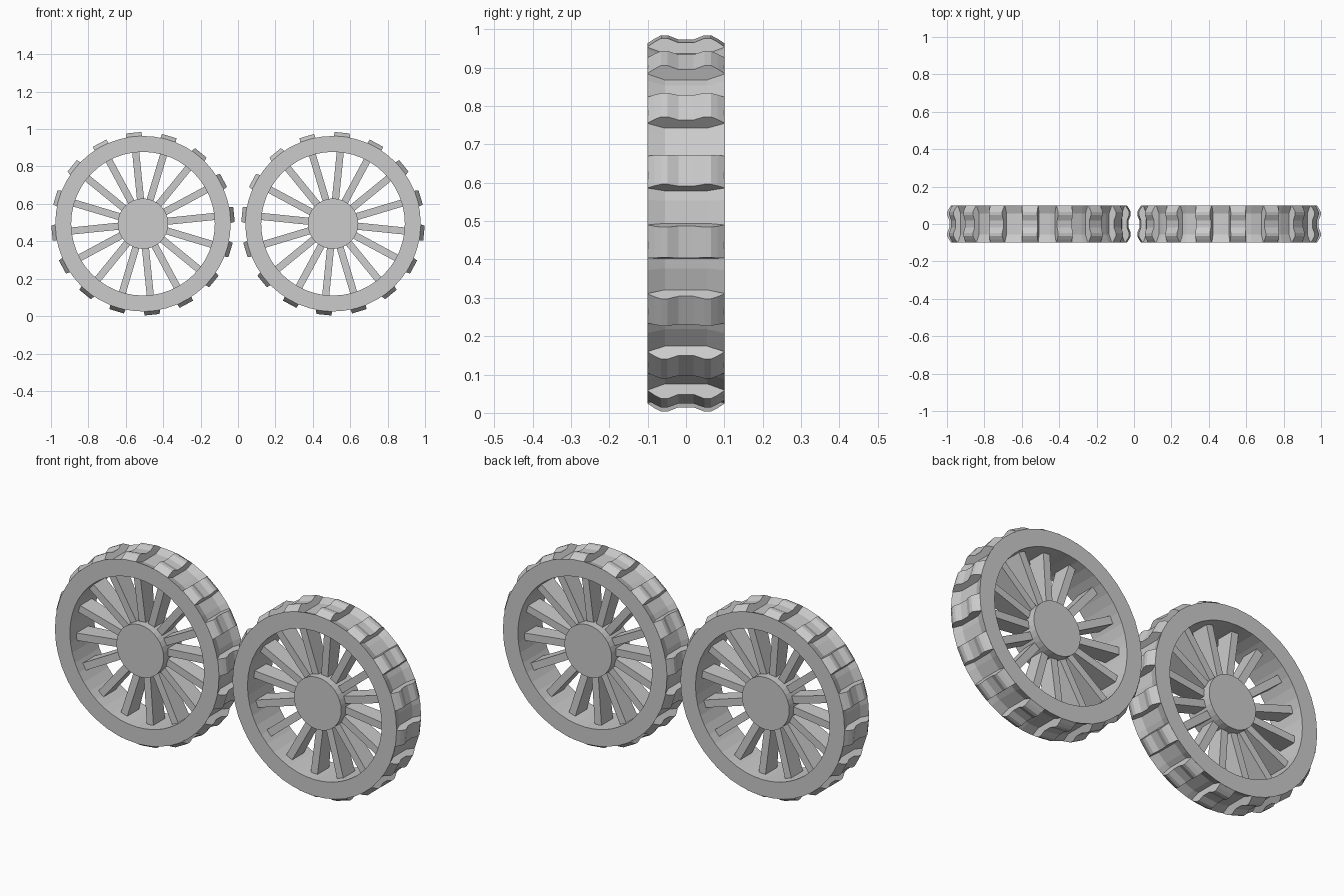
import bpy, bmesh
from math import sin, cos, pi, radians
from mathutils import Matrix, Vector

if "Cube" in bpy.data.objects:
    bpy.data.objects.remove(bpy.data.objects["Cube"])

COUNT = 16            # spokes and tread blocks per wheel
PHASE = radians(5.8)
CX, CZ = 0.508, 0.494


def finish(name, bm, side):
    """Place a wheel part on the left (-1) or right (1), mirroring the right one."""
    bmesh.ops.transform(bm, matrix=Matrix.Diagonal((-side, 1, 1, 1)), verts=bm.verts)
    bmesh.ops.translate(bm, vec=(side * CX, 0, CZ), verts=bm.verts)
    bmesh.ops.recalc_face_normals(bm, faces=bm.faces)
    mesh = bpy.data.meshes.new(name)
    bm.to_mesh(mesh)
    bm.free()
    obj = bpy.data.objects.new(name, mesh)
    bpy.context.collection.objects.link(obj)
    return obj


def bridge(bm, loops, closed):
    """Skin a list of equal point loops; cap the ends unless closed."""
    rings = [[bm.verts.new(p) for p in loop] for loop in loops]
    n = len(rings[0])
    for k in range(len(rings) - (0 if closed else 1)):
        a, b = rings[k], rings[(k + 1) % len(rings)]
        for i in range(n):
            j = (i + 1) % n
            bm.faces.new((a[i], a[j], b[j], b[i]))
    if not closed:
        bm.faces.new(rings[0])
        bm.faces.new(rings[-1])


def polar(u, v, y, angle):
    """Point at radius u, tangential offset v, depth y, turned about the axle."""
    return Vector((u * cos(angle) - v * sin(angle), y, u * sin(angle) + v * cos(angle)))


def rim():
    # Flat-sided ring with a shallow channel around the outside
    section = [(-.1, .384), (-.1, .469), (-.055, .453), (.055, .453), (.1, .469), (.1, .384)]
    bm = bmesh.new()
    n = 48
    bridge(bm, [[polar(r, 0, y, 2 * pi * k / n) for y, r in section] for k in range(n)], True)
    return bm


def treads():
    # Double-humped tread blocks, tapering slightly outward
    half = [(.1, .468), (.082, .48), (.065, .489), (.048, .489), (.02, .478)]
    top = [(-y, r) for y, r in half] + half[::-1]
    section = top + [(.1, .445), (-.1, .445)]
    bm = bmesh.new()
    for k in range(COUNT):
        a = PHASE + 2 * pi * k / COUNT
        width = lambda r: .047 - (r - .445) * .16
        bridge(bm, [[polar(r, s * width(r), y, a) for y, r in section] for s in (-1, 1)], False)
    return bm


def spokes():
    # Blade spokes, a little deeper at the rim than at the hub
    bm = bmesh.new()
    for k in range(COUNT):
        a = PHASE + 2 * pi * k / COUNT
        loops = []
        for r, d in ((.12, .037), (.389, .048)):
            loops.append([polar(r, sv * .019, sy * d, a)
                          for sv, sy in ((-1, -1), (1, -1), (1, 1), (-1, 1))])
        bridge(bm, loops, False)
    return bm


def hub():
    # Solid disc at the centre
    bm = bmesh.new()
    bmesh.ops.create_cone(bm, cap_ends=True, segments=32, radius1=.135, radius2=.135,
                          depth=.15, matrix=Matrix.Rotation(pi / 2, 4, 'X'))
    return bm


for side, label in ((-1, "left"), (1, "right")):
    for part, make in (("rim", rim), ("treads", treads), ("spokes", spokes), ("hub", hub)):
        finish(f"{label}_wheel_{part}", make(), side)
